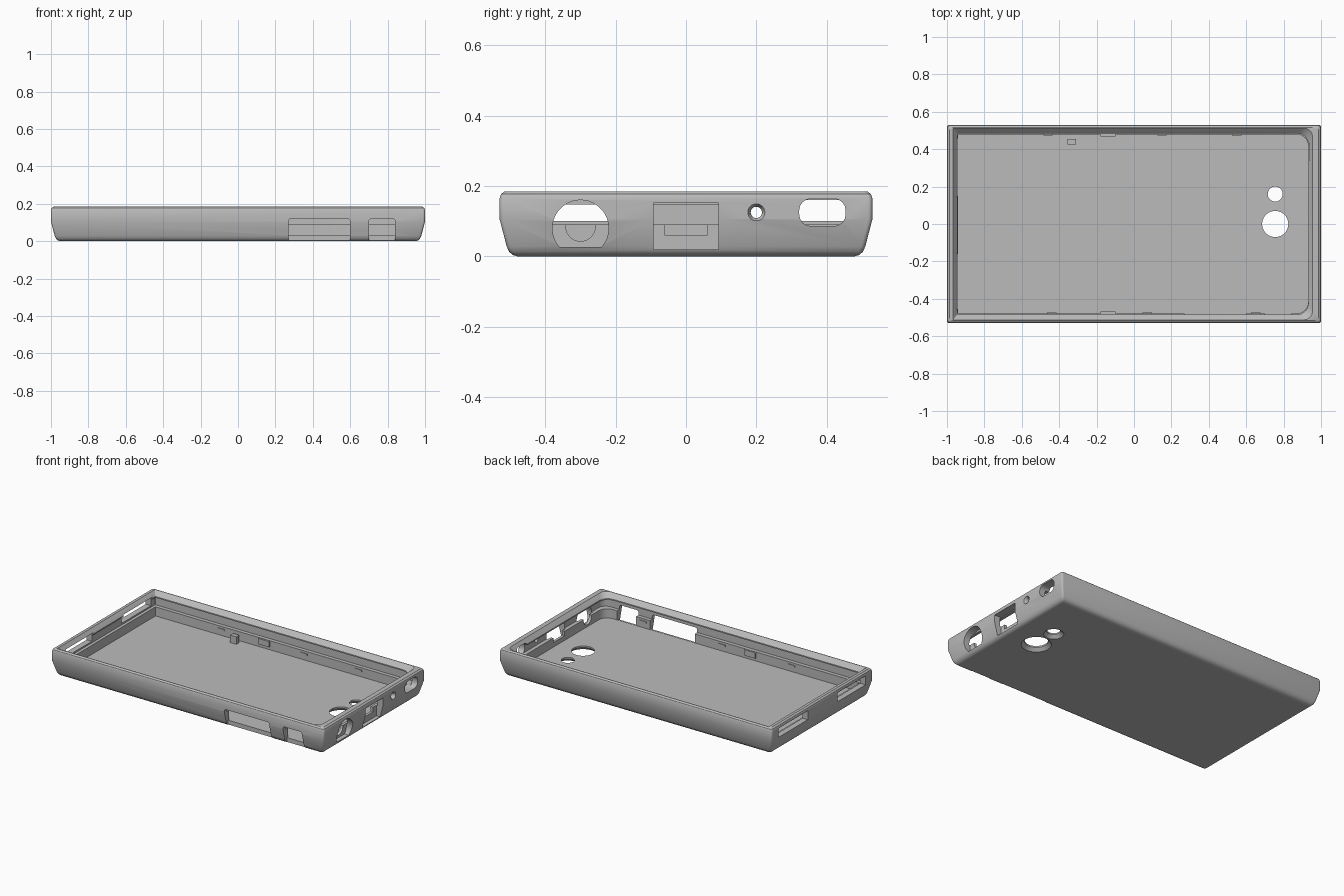
import bpy, bmesh, math
from mathutils import Matrix, Vector

cube = bpy.data.objects.get("Cube")
if cube:
    bpy.data.objects.remove(cube, do_unlink=True)

GREY = bpy.data.materials.new("matte_grey")
GREY.use_nodes = True
GREY.diffuse_color = (0.5, 0.5, 0.5, 1)
GREY.node_tree.nodes["Principled BSDF"].inputs["Base Color"].default_value = (0.5, 0.5, 0.5, 1)


def make(name, bm):
    bmesh.ops.recalc_face_normals(bm, faces=bm.faces)
    me = bpy.data.meshes.new(name)
    bm.to_mesh(me)
    bm.free()
    me.materials.append(GREY)
    ob = bpy.data.objects.new(name, me)
    bpy.context.collection.objects.link(ob)
    return ob


def box(name, x, y, z):
    """Box given by its (min, max) on each axis."""
    bm = bmesh.new()
    bmesh.ops.create_cube(bm, size=1)
    for v in bm.verts:
        v.co = Vector([(a + b) / 2 + c * (b - a) for (a, b), c in zip((x, y, z), v.co)])
    return make(name, bm)


def cone(name, start, end, r1, r2, segments=40):
    """Cylinder or cone running from start to end."""
    start, end = Vector(start), Vector(end)
    axis = end - start
    bm = bmesh.new()
    rot = axis.to_track_quat('Z', 'Y').to_matrix().to_4x4()
    bmesh.ops.create_cone(bm, cap_ends=True, segments=segments, radius1=r1, radius2=r2,
                          depth=axis.length, matrix=Matrix.Translation((start + end) / 2) @ rot)
    return make(name, bm)


def rounded_rect(a, b, radii, steps=5):
    """Outline between corner a and corner b; radii run counter-clockwise from a."""
    corners = [(a[0], a[1], 1, 1), (b[0], a[1], -1, 1), (b[0], b[1], -1, -1), (a[0], b[1], 1, -1)]
    pts = []
    for i, ((x, y, sx, sy), r) in enumerate(zip(corners, radii)):
        for k in range(steps):
            t = math.pi * (1 + i / 2 + k / (steps - 1) / 2)
            pts.append((x + sx * r + r * math.cos(t), y + sy * r + r * math.sin(t)))
    return pts


def prism(name, outline, place, near, far):
    """Extrude an outline; place maps (u, v, depth) to a position."""
    bm = bmesh.new()
    rings = [[bm.verts.new(place(u, v, d)) for u, v in outline] for d in (near, far)]
    n = len(outline)
    for i in range(n):
        j = (i + 1) % n
        bm.faces.new((rings[0][i], rings[0][j], rings[1][j], rings[1][i]))
    bm.faces.new(rings[0])
    bm.faces.new(rings[1])
    return make(name, bm)


# Shell: outer profile as (inset, height), then the inner lip, undercut and floor
rings = [(-1 + i, 1 - i, 0.53 - i, 0.012, 0.012, z) for i, z in
         [(0.058, 0), (0.05, 0), (0.037, 0.004), (0.027, 0.013), (0.02, 0.028),
          (0, 0.105), (0, 0.165), (0.004, 0.177), (0.014, 0.185)]]
rings += [(-0.967, 0.955, 0.512, 0.004, 0.045, 0.185),
          (-0.945, 0.932, 0.485, 0.004, 0.06, 0.155),
          (-0.945, 0.932, 0.485, 0.004, 0.06, 0.147),
          (-0.96, 0.958, 0.503, 0.004, 0.05, 0.147),
          (-0.96, 0.958, 0.503, 0.004, 0.05, 0.09),
          (-0.94, 0.932, 0.478, 0.004, 0.06, 0.09),
          (-0.94, 0.932, 0.478, 0.004, 0.06, 0.03)]
bm = bmesh.new()
loops = []
for x0, x1, hy, rl, rr, z in rings:
    outline = rounded_rect((x0, -hy), (x1, hy), (rl, rr, rr, rl))
    loops.append([bm.verts.new((x, y, z)) for x, y in outline])
for low, high in zip(loops, loops[1:]):
    for i in range(len(low)):
        j = (i + 1) % len(low)
        bm.faces.new((low[i], low[j], high[j], high[i]))
bm.faces.new(loops[0])
bm.faces.new(loops[-1])
shell = make("case_shell", bm)

cutters = []

# Camera and flash holes, flared underneath
for y, r in ((0, 0.07), (0.16, 0.04)):
    cutters.append(cone("lens_hole", (0.755, y, -0.05), (0.755, y, 0.08), r, r))
    cutters.append(cone("lens_flare", (0.755, y, -0.01), (0.755, y, 0.02), r + 0.03, r))


def end_place(u, v, d):
    return (d, u, v)


def front_place(u, v, d):
    return (u, d, v)


# Round socket recess with flat bottom, and its notch through the inner wall
socket = [(-0.3 + 0.08 * math.cos(t), max(0.02, 0.08 + 0.08 * math.sin(t)))
          for t in [math.tau * (k + 0.5) / 48 for k in range(48)]]
socket = [p for p in socket if p[1] > 0.02]
cutters.append(prism("socket_recess", socket, end_place, 0.95, 1.1))
cutters.append(cone("socket_notch", (0.9, -0.3, 0.085), (0.97, -0.3, 0.085), 0.042, 0.042))

# Square plug recess and notch
cutters.append(box("plug_recess", (0.95, 1.1), (-0.093, 0.093), (0.02, 0.152)))
cutters.append(box("plug_notch", (0.9, 0.97), (-0.06, 0.06), (0.06, 0.1)))

# Pin hole and rounded opening
cutters.append(cone("pin_hole", (0.9, 0.2, 0.125), (1.05, 0.2, 0.125), 0.016, 0.016, 24))
cutters.append(cone("pin_flare", (0.985, 0.2, 0.125), (1.01, 0.2, 0.125), 0.016, 0.03, 24))
cutters.append(prism("oval_opening", rounded_rect((0.322, 0.086), (0.454, 0.164), [0.033] * 4),
                     end_place, 0.9, 1.1))

# Side control windows, which also notch the bottom edge
for x0, x1 in ((0.27, 0.6), (0.7, 0.84)):
    window = rounded_rect((x0, 0.031), (x1, 0.12), (0.001, 0.001, 0.014, 0.014))
    cutters.append(prism("side_window", window, front_place, -0.6, -0.46))
    cutters.append(box("edge_notch", (x0, x1), (-0.6, -0.488), (-0.05, 0.06)))

# Speaker slots in the far end
for y0, y1 in ((-0.455, -0.16), (0.15, 0.458)):
    cutters.append(box("end_slot", (-1.1, -0.93), (y0, y1), (0.1, 0.16)))

# Cut all the openings
bpy.context.view_layer.objects.active = shell
for c in cutters:
    mod = shell.modifiers.new("cut", 'BOOLEAN')
    mod.operation, mod.solver, mod.object = 'DIFFERENCE', 'EXACT', c
    bpy.ops.object.modifier_apply(modifier=mod.name)
    bpy.data.objects.remove(c, do_unlink=True)

bpy.ops.object.select_all(action='DESELECT')
shell.select_set(True)
bpy.ops.object.shade_smooth_by_angle(angle=math.radians(30))

# Small clips along both inner walls
for side, places in ((1, (-0.46, 0.15, 0.55)), (-1, (-0.44, 0.07, 0.65))):
    y = sorted((side * 0.474, side * 0.49))
    for x in places:
        box("wall_clip", (x - 0.025, x + 0.025), y, (0.064, 0.076))
    y = sorted((side * 0.468, side * 0.49))
    box("wall_tab", (-0.18, -0.1), y, (0.05, 0.088))

# Locating block on the floor
box("floor_block", (-0.355, -0.31), (0.425, 0.455), (0.025, 0.08))
